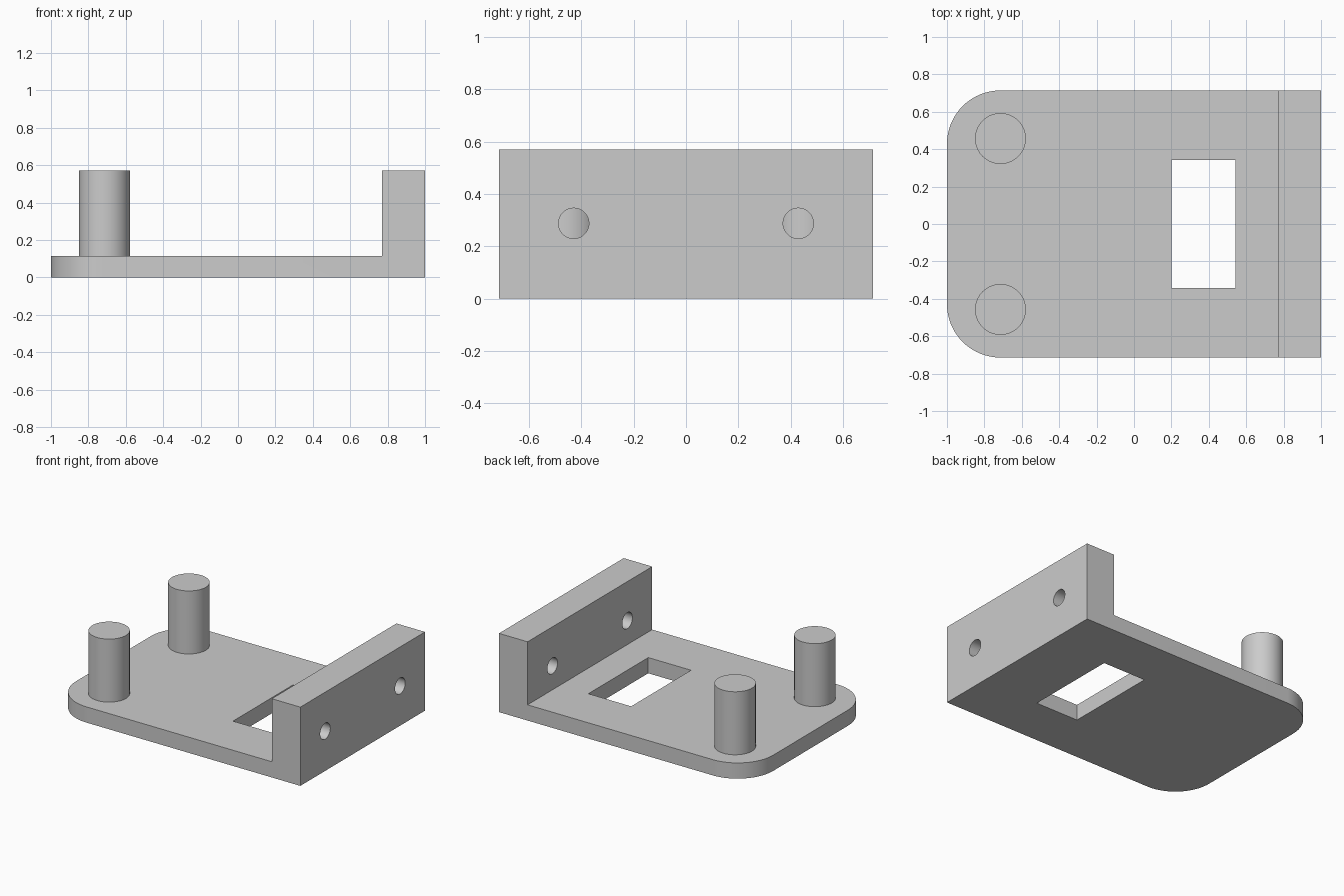
import bpy
import bmesh
from math import pi
from mathutils import Matrix

default = bpy.data.objects.get("Cube")
if default:
    bpy.data.objects.remove(default, do_unlink=True)

HALF_W = 0.714      # half width in y
PLATE_T = 0.114     # base plate thickness
HEIGHT = 0.571      # wall and post height
WALL_X = 0.771      # inner face of the wall
CORNER_R = 0.286

grey = bpy.data.materials.new("plain grey")
grey.use_nodes = True
colour = (0.6, 0.6, 0.6, 1)
grey.diffuse_color = colour
grey.node_tree.nodes["Principled BSDF"].inputs["Base Color"].default_value = colour


def add_object(name, bm):
    bmesh.ops.recalc_face_normals(bm, faces=bm.faces)
    mesh = bpy.data.meshes.new(name)
    bm.to_mesh(mesh)
    bm.free()
    mesh.materials.append(grey)
    obj = bpy.data.objects.new(name, mesh)
    bpy.context.collection.objects.link(obj)
    return obj


def cylinder(name, radius, depth, matrix, segments=64):
    bm = bmesh.new()
    bmesh.ops.create_cone(bm, cap_ends=True, segments=segments, radius1=radius,
                          radius2=radius, depth=depth, matrix=matrix)
    return add_object(name, bm)


def box(name, lo, hi):
    bm = bmesh.new()
    size = [b - a for a, b in zip(lo, hi)]
    mid = [(a + b) / 2 for a, b in zip(lo, hi)]
    bmesh.ops.create_cube(bm, size=1, matrix=Matrix.Translation(mid) @ Matrix.Diagonal((*size, 1)))
    return add_object(name, bm)


def cut(target, cutter):
    cutter.hide_render = True
    mod = target.modifiers.new("cut", 'BOOLEAN')
    mod.operation = 'DIFFERENCE'
    mod.solver = 'EXACT'
    mod.object = cutter
    bpy.context.view_layer.objects.active = target
    bpy.ops.object.modifier_apply(modifier=mod.name)
    bpy.data.objects.remove(cutter, do_unlink=True)


def smooth(obj):
    bpy.ops.object.select_all(action='DESELECT')
    obj.select_set(True)
    bpy.context.view_layer.objects.active = obj
    bpy.ops.object.shade_smooth_by_angle(angle=pi / 6)


# L-shaped bracket: side profile extruded across the width
profile = [(-1, 0), (1, 0), (1, HEIGHT), (WALL_X, HEIGHT), (WALL_X, PLATE_T), (-1, PLATE_T)]
bm = bmesh.new()
side = bm.faces.new([bm.verts.new((x, -HALF_W, z)) for x, z in profile])
ext = bmesh.ops.extrude_face_region(bm, geom=[side])
new_verts = [g for g in ext["geom"] if isinstance(g, bmesh.types.BMVert)]
bmesh.ops.translate(bm, verts=new_verts, vec=(0, 2 * HALF_W, 0))

# Rounded corners at the free end of the plate
corners = [e for e in bm.edges
           if all(v.co.x < -0.99 for v in e.verts)
           and abs(e.verts[0].co.z - e.verts[1].co.z) > 0.05]
bmesh.ops.bevel(bm, geom=corners, offset=CORNER_R, offset_type='OFFSET',
                segments=20, profile=0.5, affect='EDGES')
bracket = add_object("bracket", bm)

# Rectangular window through the plate
cut(bracket, box("window_cutter", (0.2, -0.343, -0.1), (0.543, 0.343, 0.3)))

# Round holes through the wall
for y in (-0.429, 0.429):
    place = Matrix.Translation((0.886, y, 0.288)) @ Matrix.Rotation(pi / 2, 4, 'Y')
    cut(bracket, cylinder("hole_cutter", 0.058, 0.6, place, 48))
smooth(bracket)

# Upright posts
for name, y in (("right_front_post", -0.457), ("right_back_post", 0.457)):
    bottom = PLATE_T - 0.02
    place = Matrix.Translation((-0.714, y, (bottom + HEIGHT) / 2))
    smooth(cylinder(name, 0.136, HEIGHT - bottom, place))
